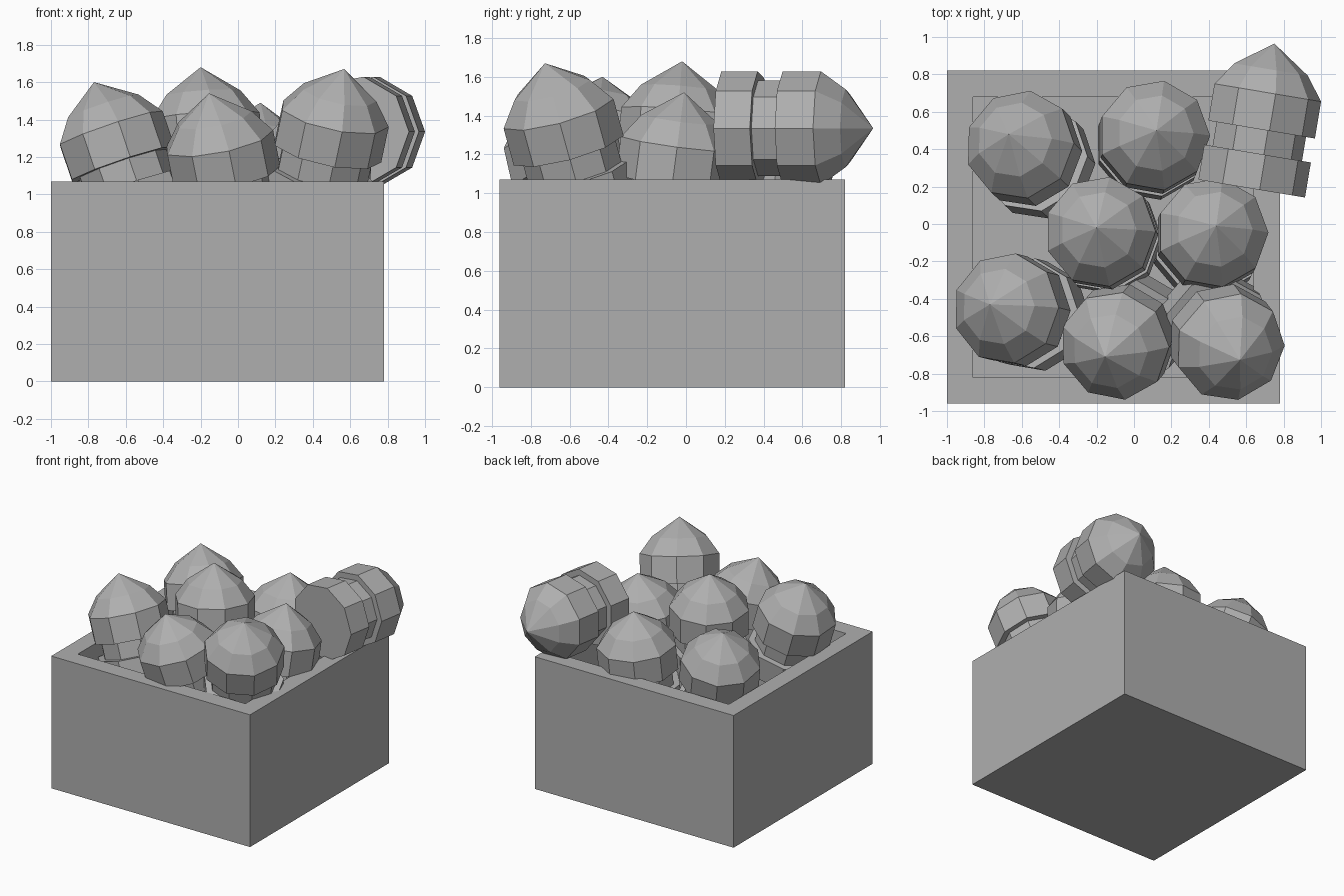
import bpy, bmesh
from math import radians
from mathutils import Vector, Matrix

if "Cube" in bpy.data.objects:
    bpy.data.objects.remove(bpy.data.objects["Cube"])

SIDES = 9
# (radius, distance below the tip): nose, head, recessed neck, base flange
PROFILE = [(0, 0), (0.205, -0.14), (0.298, -0.265), (0.298, -0.465), (0.25, -0.465),
           (0.25, -0.595), (0.298, -0.595), (0.298, -0.785), (0, -0.785)]

grey = bpy.data.materials.new("dark_grey")
grey.diffuse_color = (0.43, 0.43, 0.43, 1)
grey.use_nodes = True
grey.node_tree.nodes["Principled BSDF"].inputs["Base Color"].default_value = grey.diffuse_color


def finish(bm, name):
    bmesh.ops.recalc_face_normals(bm, faces=bm.faces)
    me = bpy.data.meshes.new(name)
    bm.to_mesh(me)
    bm.free()
    me.materials.append(grey)
    return me


def shell_mesh():
    bm = bmesh.new()
    pts = [bm.verts.new((r, 0, z)) for r, z in PROFILE]
    edges = [bm.edges.new(p) for p in zip(pts, pts[1:])]
    bmesh.ops.spin(bm, geom=pts + edges, cent=(0, 0, 0), axis=(0, 0, 1),
                   angle=radians(360), steps=SIDES, use_merge=True)
    bmesh.ops.remove_doubles(bm, verts=bm.verts, dist=0.0005)
    return finish(bm, "shell")


def add(name, me):
    ob = bpy.data.objects.new(name, me)
    bpy.context.collection.objects.link(ob)
    return ob


# Open-topped box: inset the top face and push it down to form the cavity
bm = bmesh.new()
bmesh.ops.create_cube(bm, size=1, matrix=Matrix.Translation((-0.11, -0.07, 0.535))
                      @ Matrix.Diagonal((1.78, 1.78, 1.07, 1)))
top = max(bm.faces, key=lambda f: f.calc_center_median().z)
bmesh.ops.inset_region(bm, faces=[top], thickness=0.14, use_even_offset=True)
ext = bmesh.ops.extrude_discrete_faces(bm, faces=[top])["faces"][0]
bmesh.ops.translate(bm, verts=ext.verts, vec=(0, 0, -0.93))
add("box", finish(bm, "box"))

# Shells: tip position, horizontal lean of the axis, spin about the axis
SHELLS = [
    ((-0.67, 0.48, 1.52), (-0.22, 0.21), 0),
    ((0.12, 0.50, 1.49), (0.04, 0.10), 0),
    ((-0.77, -0.43, 1.60), (-0.32, 0.08), 0),
    ((-0.20, -0.02, 1.68), (-0.07, 0.08), 0),
    ((-0.155, -0.71, 1.54), (-0.19, -0.22), 0),
    ((0.567, -0.727, 1.67), (0.20, -0.26), 0),
    ((0.44, -0.01, 1.52), (0.07, 0.13), 0),
    ((0.75, 0.965, 1.335), (0.165, 0.986), -9.5),  # lying across the rim
]
mesh = shell_mesh()
for i, (tip, (ax, ay), spin) in enumerate(SHELLS):
    axis = Vector((ax, ay, max(0, 1 - ax * ax - ay * ay) ** 0.5)).normalized()
    if ax * ax + ay * ay > 0.99:
        axis.z = 0
    rot = Vector((0, 0, 1)).rotation_difference(axis).to_matrix().to_4x4()
    ob = add(f"shell_{i + 1}", mesh)
    ob.matrix_world = Matrix.Translation(tip) @ rot @ Matrix.Rotation(radians(spin), 4, 'Z')
